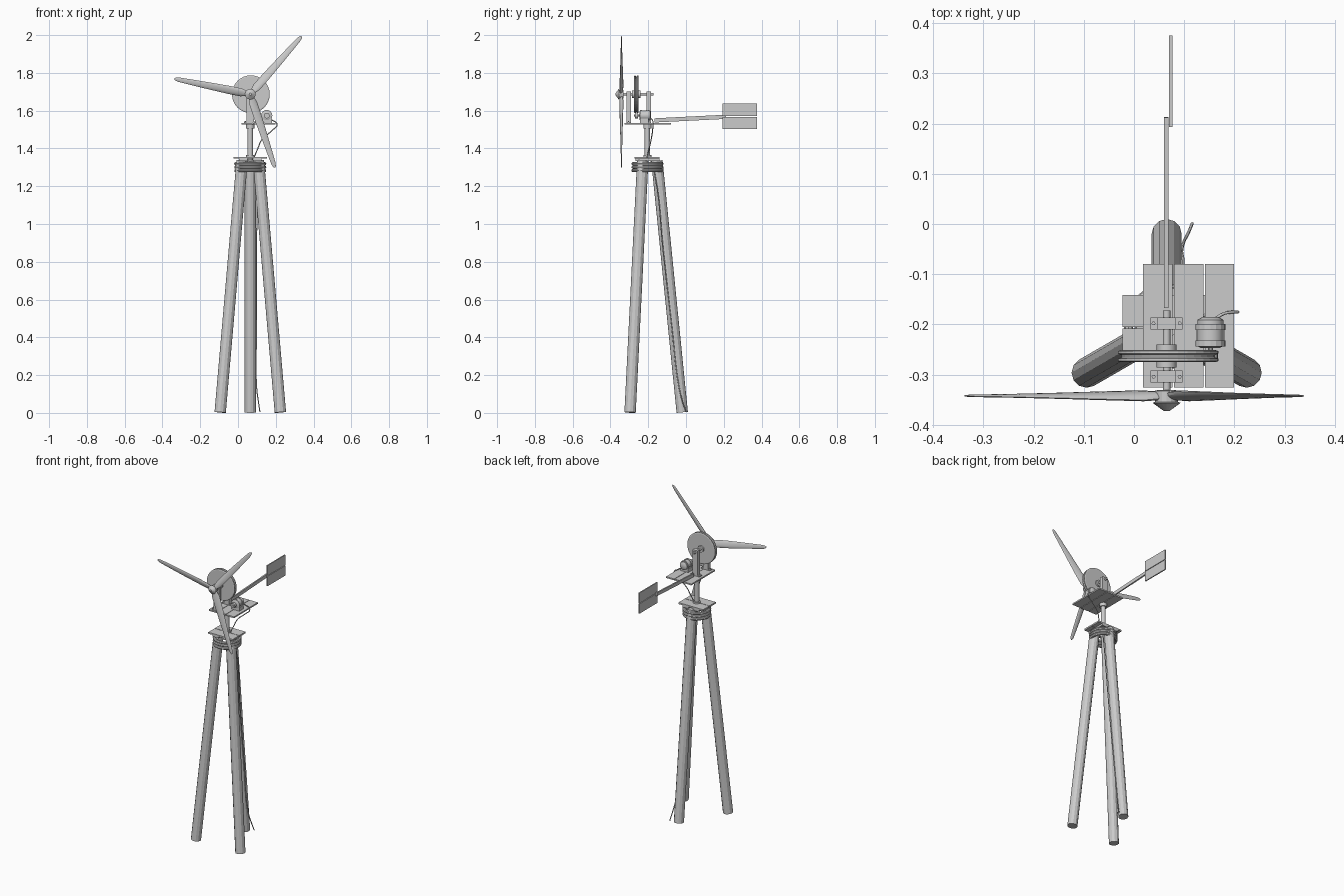
import bpy, bmesh, math
from mathutils import Vector, Matrix

if "Cube" in bpy.data.objects:
    bpy.data.objects.remove(bpy.data.objects["Cube"])

CX, CY = 0.065, -0.204      # tower axis
SHAFT_Z = 1.687

grey = bpy.data.materials.new("plain grey")
grey.diffuse_color = (0.6, 0.6, 0.6, 1)
grey.use_nodes = True
grey.node_tree.nodes["Principled BSDF"].inputs["Base Color"].default_value = grey.diffuse_color


def finish(bm, name, smooth=False):
    bmesh.ops.recalc_face_normals(bm, faces=bm.faces[:])
    me = bpy.data.meshes.new(name)
    bm.to_mesh(me)
    bm.free()
    me.materials.append(grey)
    ob = bpy.data.objects.new(name, me)
    bpy.context.collection.objects.link(ob)
    if smooth:
        bpy.ops.object.select_all(action='DESELECT')
        ob.select_set(True)
        bpy.context.view_layer.objects.active = ob
        bpy.ops.object.shade_smooth_by_angle(angle=math.radians(35))
    return ob


def box(name, x0, x1, y0, y1, z0, z1):
    bm = bmesh.new()
    m = Matrix.Translation(((x0 + x1) / 2, (y0 + y1) / 2, (z0 + z1) / 2))
    bmesh.ops.create_cube(bm, size=1, matrix=m @ Matrix.Diagonal((x1 - x0, y1 - y0, z1 - z0, 1)))
    return finish(bm, name)


def lathe(name, p0, p1, profile, n=24, smooth=False):
    """Spin (radius, distance) points about the axis from p0 towards p1."""
    p0, p1 = Vector(p0), Vector(p1)
    q = (p1 - p0).to_track_quat('Z', 'Y')
    bm = bmesh.new()
    rings = []
    for r, d in profile:
        rings.append([bm.verts.new(p0 + q @ Vector((r * math.cos(2 * math.pi * i / n),
                      r * math.sin(2 * math.pi * i / n), d))) for i in range(n)])
    for a, b in zip(rings, rings[1:]):
        for i in range(n):
            j = (i + 1) % n
            bm.faces.new((a[i], a[j], b[j], b[i]))
    bm.faces.new(rings[0])
    bm.faces.new(rings[-1])
    return finish(bm, name, smooth)


def rod(name, p0, p1, r, n=16, smooth=False):
    d = (Vector(p1) - Vector(p0)).length
    return lathe(name, p0, p1, [(r, 0), (r, d)], n, smooth)


def cable(name, pts, r):
    cu = bpy.data.curves.new(name, 'CURVE')
    cu.dimensions = '3D'
    cu.bevel_depth = r
    cu.bevel_resolution = 1
    cu.use_fill_caps = True
    cu.resolution_u = 6
    sp = cu.splines.new('BEZIER')
    sp.bezier_points.add(len(pts) - 1)
    for bp, p in zip(sp.bezier_points, pts):
        bp.co = p
        bp.handle_left_type = bp.handle_right_type = 'AUTO'
    cu.materials.append(grey)
    ob = bpy.data.objects.new(name, cu)
    bpy.context.collection.objects.link(ob)


# Tripod legs
for k, nm in enumerate(("rear_leg", "front_left_leg", "front_right_leg")):
    a = math.radians(90 + 120 * k)
    c, s = math.cos(a), math.sin(a)
    rod(nm, (CX + 0.184 * c, CY + 0.184 * s, 0.003),
        (CX + 0.05 * c, CY + 0.05 * s, 1.335), 0.03, 12)

# Rope lashing around the leg tops
for k in range(3):
    bm = bmesh.new()
    n, m = 32, 8
    v = [[bm.verts.new((CX + (0.076 + 0.009 * math.cos(2 * math.pi * j / m)) * math.cos(2 * math.pi * i / n),
                        CY + (0.076 + 0.009 * math.cos(2 * math.pi * j / m)) * math.sin(2 * math.pi * i / n),
                        1.283 + 0.018 * k + 0.009 * math.sin(2 * math.pi * j / m)))
          for j in range(m)] for i in range(n)]
    for i in range(n):
        for j in range(m):
            bm.faces.new((v[i][j], v[(i + 1) % n][j], v[(i + 1) % n][(j + 1) % m], v[i][(j + 1) % m]))
    finish(bm, "rope_ring", True)

# Lower platform: two boards over a cross batten
for y0, y1 in ((-0.272, -0.208), (-0.205, -0.141)):
    box("lower_board", CX - 0.088, CX + 0.088, y0, y1, 1.346, 1.356)
for x in (CX - 0.038, CX + 0.038):
    box("lower_batten", x - 0.022, x + 0.022, -0.268, -0.141, 1.334, 1.346)

# Turning mast and its sockets
rod("mast", (CX, CY, 1.34), (CX, CY, 1.53), 0.0145, 16, True)
rod("mast_top_socket", (CX, CY, 1.505), (CX, CY, 1.527), 0.022, 16, True)
rod("mast_base_socket", (CX, CY, 1.356), (CX, CY, 1.366), 0.022, 16, True)

# Upper platform boards
for x0, x1 in ((0.018, 0.077), (0.080, 0.138), (0.141, 0.199)):
    box("upper_board", x0, x1, -0.325, -0.08, 1.526, 1.535)

# Bearing posts with feet, bolts and shaft collars
for y in (-0.304, -0.198):
    box("bearing_post", CX - 0.019, CX + 0.019, y - 0.012, y + 0.012, 1.535, 1.701)
    box("bearing_foot", CX - 0.032, CX + 0.032, y - 0.012, y + 0.012, 1.535, 1.541)
    for sx in (-1, 1):
        rod("foot_bolt", (CX + sx * 0.026, y, 1.541), (CX + sx * 0.026, y, 1.545), 0.004, 6)

# Rotor shaft, drive wheel and wheel hub
rod("rotor_shaft", (CX, -0.345, SHAFT_Z), (CX, -0.172, SHAFT_Z), 0.0075, 12, True)
lathe("drive_wheel", (CX + 0.003, -0.275, SHAFT_Z), (CX + 0.003, 0, SHAFT_Z),
      [(0.094, 0), (0.1, 0.002), (0.1, 0.007), (0.093, 0.010), (0.093, 0.014),
       (0.1, 0.017), (0.1, 0.022), (0.094, 0.024)], 32)
rod("wheel_hub", (CX, -0.286, SHAFT_Z), (CX, -0.24, SHAFT_Z), 0.02, 16, True)

# Hub nose
lathe("rotor_hub", (CX, -0.33, SHAFT_Z), (CX, -0.4, SHAFT_Z),
      [(0.015, 0), (0.023, 0.002), (0.023, 0.024), (0.028, 0.026), (0.006, 0.042)], 16)

# Blades: lens sections lofted along the span with taper and twist
SECTIONS = [(0.012, 0.026, 0.016), (0.05, 0.046, 0.015), (0.12, 0.045, 0.012), (0.22, 0.038, 0.009),
            (0.33, 0.029, 0.006), (0.385, 0.024, 0.005), (0.403, 0.016, 0.004), (0.41, 0.005, 0.003)]
for k in range(3):
    rot = Matrix.Translation((CX, -0.342, SHAFT_Z)) @ Matrix.Rotation(-math.radians(48.5 + 120 * k), 4, 'Y')
    bm = bmesh.new()
    rings = []
    for r, chord, t in SECTIONS:
        tw = math.radians(20 * (1 - r / 0.41) + 4)
        ring = []
        for i in range(10):
            a = 2 * math.pi * i / 10
            w, h = chord / 2 * math.cos(a), t / 2 * math.sin(a)
            ring.append(bm.verts.new(rot @ Vector((r, h * math.cos(tw) + w * math.sin(tw),
                                                   w * math.cos(tw) - h * math.sin(tw)))))
        rings.append(ring)
    for a, b in zip(rings, rings[1:]):
        for i in range(10):
            bm.faces.new((a[i], a[(i + 1) % 10], b[(i + 1) % 10], b[i]))
    bm.faces.new(rings[0])
    bm.faces.new(rings[-1])
    finish(bm, "rotor_blade", True)

# Generator on a cradle, with its pulley
GX, GZ = 0.152, 1.574
lathe("generator", (GX, -0.247, GZ), (GX, 0, GZ),
      [(0.018, 0), (0.026, 0.004), (0.026, 0.056), (0.016, 0.062)], 16, True)
for y in (-0.238, -0.205):
    rod("generator_band", (GX, y - 0.006, GZ), (GX, y + 0.006, GZ), 0.03, 16)
box("generator_cradle", GX - 0.028, GX + 0.028, -0.244, -0.199, 1.535, 1.558)
rod("generator_shaft", (GX, -0.275, GZ), (GX, -0.245, GZ), 0.005, 10)
rod("generator_pulley", (GX, -0.271, GZ), (GX, -0.255, GZ), 0.015, 16, True)

# Tail boom, slightly rising
boom = box("tail_boom", 0.060, 0.069, -0.19, 0.19, -0.011, 0.011)
boom.matrix_world = Matrix.Translation((0, 0.023, 1.558)) @ Matrix.Rotation(0.05, 4, 'X')

# Tail vane from two thin boards
for z0, z1 in ((1.503, 1.567), (1.571, 1.637)):
    box("tail_vane", 0.070, 0.077, 0.193, 0.375, z0, z1)

# Power cable from the generator to the ground
cable("upper_cable", [(GX + 0.012, -0.187, 1.56), (0.18, -0.178, 1.55), (0.207, -0.175, 1.528),
                      (0.18, -0.177, 1.495), (0.125, -0.185, 1.445), (0.105, -0.195, 1.40),
                      (0.085, -0.207, 1.352)], 0.003)
cable("lower_cable", [(0.085, -0.19, 1.345), (0.096, -0.165, 1.26), (0.098, -0.12, 0.85),
                      (0.098, -0.075, 0.45), (0.099, -0.036, 0.13), (0.108, -0.018, 0.06),
                      (0.116, 0.001, 0.005)], 0.003)
